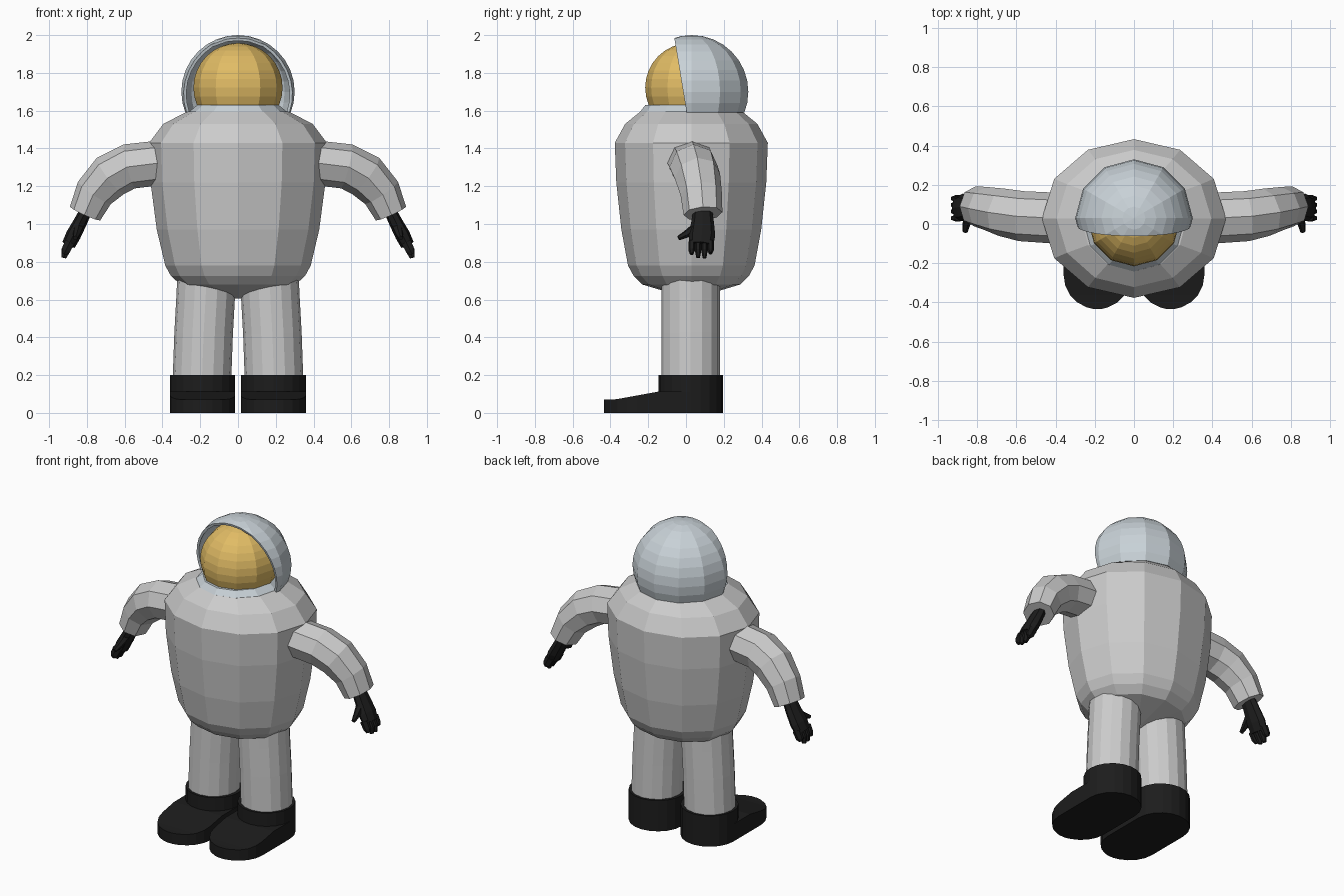
import bpy, bmesh, math
from mathutils import Vector

if "Cube" in bpy.data.objects:
    bpy.data.objects.remove(bpy.data.objects["Cube"])


def material(name, rgb):
    m = bpy.data.materials.new(name)
    m.diffuse_color = (*rgb, 1)
    m.use_nodes = True
    m.node_tree.nodes["Principled BSDF"].inputs["Base Color"].default_value = m.diffuse_color
    return m


BLACK = material("black_rubber", (0.012, 0.012, 0.012))
GOLD = material("gold_visor", (0.75, 0.5, 0.13))
SHELL = material("shell_grey", (0.58, 0.64, 0.68))


def finish(name, bm, mat=None, mirror=False):
    bmesh.ops.recalc_face_normals(bm, faces=bm.faces)
    me = bpy.data.meshes.new(name)
    bm.to_mesh(me)
    bm.free()
    ob = bpy.data.objects.new(name, me)
    bpy.context.collection.objects.link(ob)
    if mat:
        me.materials.append(mat)
    if mirror:
        ob.modifiers.new("mirror", 'MIRROR')
    return ob


def skin(bm, rings):
    """Join rings of points into a capped skin."""
    vs = [[bm.verts.new(p) for p in r] for r in rings]
    n = len(vs[0])
    for a, b in zip(vs, vs[1:]):
        for i in range(n):
            j = (i + 1) % n
            bm.faces.new((a[i], a[j], b[j], b[i]))
    bm.faces.new(vs[0])
    bm.faces.new(vs[-1])


def loft(bm, path, radii, sides):
    """Elliptical tube along a path; radii are (depth, thickness)."""
    pts = [Vector(p) for p in path]
    rings = []
    for k, p in enumerate(pts):
        t = (pts[min(k + 1, len(pts) - 1)] - pts[max(k - 1, 0)]).normalized()
        n = t.cross(Vector((0, 1, 0))).normalized()
        d = n.cross(t)
        ry, rn = radii[k]
        rings.append([p + d * ry * math.cos(a) + n * rn * math.sin(a)
                      for a in (2 * math.pi * i / sides for i in range(sides))])
    skin(bm, rings)


def tube(name, path, radii, sides, mat=None, mirror=False):
    bm = bmesh.new()
    loft(bm, path, radii, sides)
    return finish(name, bm, mat, mirror)


def sphere(name, centre, radius, rings, mat, cuts):
    """Faceted sphere trimmed by planes (point, normal of removed side)."""
    bm = bmesh.new()
    bmesh.ops.create_uvsphere(bm, u_segments=12, v_segments=rings, radius=radius)
    bmesh.ops.translate(bm, verts=bm.verts, vec=centre)
    for co, no in cuts:
        bmesh.ops.bisect_plane(bm, geom=bm.verts[:] + bm.edges[:] + bm.faces[:],
                               plane_co=co, plane_no=no, clear_outer=True)
    return finish(name, bm, mat)


# Suit body: z, half width, half depth
body = [(0.605, 0.01, 0.01), (0.68, 0.305, 0.26), (0.725, 0.355, 0.305),
        (0.78, 0.385, 0.335), (0.97, 0.43, 0.37), (1.22, 0.463, 0.397),
        (1.43, 0.47, 0.405), (1.53, 0.395, 0.35), (1.595, 0.27, 0.27)]
tube("suit_body", [(0, 0.028, z) for z, _, _ in body],
     [(d, w) for _, w, d in body], 12)

# Neck collar
tube("neck_collar", [(0, 0.02, 1.585), (0, 0.02, 1.63)],
     [(0.27, 0.27), (0.235, 0.215)], 12, SHELL)

# Helmet shell, open at the front, and visor
helmet = sphere("helmet_shell", (0, 0.03, 1.70), 0.3, 16, SHELL,
                [((0, 0, 1.59), (0, 0, -1)), ((0, -0.018, 1.72), (0, -1, -0.165))])
wall = helmet.modifiers.new("wall", 'SOLIDIFY')
wall.thickness = 0.015
wall.offset = -1
sphere("visor", (0, 0.02, 1.722), 0.236, 16, GOLD, [((0, 0, 1.60), (0, 0, -1))])

# Arms
tube("arms", [(0.40, 0.03, 1.325), (0.575, 0.04, 1.305), (0.675, 0.06, 1.255),
              (0.76, 0.08, 1.165), (0.81, 0.09, 1.055)],
     [(0.13, 0.118), (0.128, 0.12), (0.122, 0.12), (0.11, 0.105), (0.103, 0.088)],
     8, None, True)

# Gloves: palm, four fingers and thumb
bm = bmesh.new()
loft(bm, [(0.80, 0.088, 1.08), (0.835, 0.088, 1.01), (0.872, 0.085, 0.94), (0.897, 0.08, 0.89)],
     [(0.05, 0.032), (0.06, 0.036), (0.07, 0.04), (0.063, 0.036)], 8)
for y, z in ((0.03, 0.84), (0.064, 0.822), (0.098, 0.82), (0.13, 0.845)):
    loft(bm, [(0.89, y, 0.905), (0.912, y, 0.86), (0.922, y, z)],
         [(0.018, 0.03), (0.017, 0.027), (0.01, 0.014)], 6)
loft(bm, [(0.845, 0.05, 0.98), (0.855, 0.0, 0.945), (0.862, -0.04, 0.925)],
     [(0.026, 0.026), (0.02, 0.02), (0.013, 0.013)], 6)
finish("gloves", bm, BLACK, True)

# Legs
tube("legs", [(0.165, 0.025, 0.75), (0.172, 0.025, 0.60), (0.182, 0.025, 0.42), (0.191, 0.025, 0.17)],
     [(0.155, 0.155)] * 4, 16, None, True)

# Boots: ankle cuff plus a rounded foot sloping to the toe
bm = bmesh.new()
loft(bm, [(0.187, 0.025, 0), (0.187, 0.025, 0.2)], [(0.17, 0.172)] * 2, 20)
stations = [(-0.262 - 0.172 * math.cos(a), max(0.172 * math.sin(a), 0.02))
            for a in (math.radians(d) for d in (0, 18, 36, 54, 72, 90))]
stations += [(-0.145, 0.172), (0.025, 0.172)]
rings = []
for y, w in stations:
    top = 0.07 + 0.043 * min(max((y + 0.38) / 0.235, 0), 1)
    rings.append([(0.187 - w, y, 0), (0.187 + w, y, 0), (0.187 + w, y, top), (0.187 - w, y, top)])
skin(bm, rings)
finish("boots", bm, BLACK, True)
